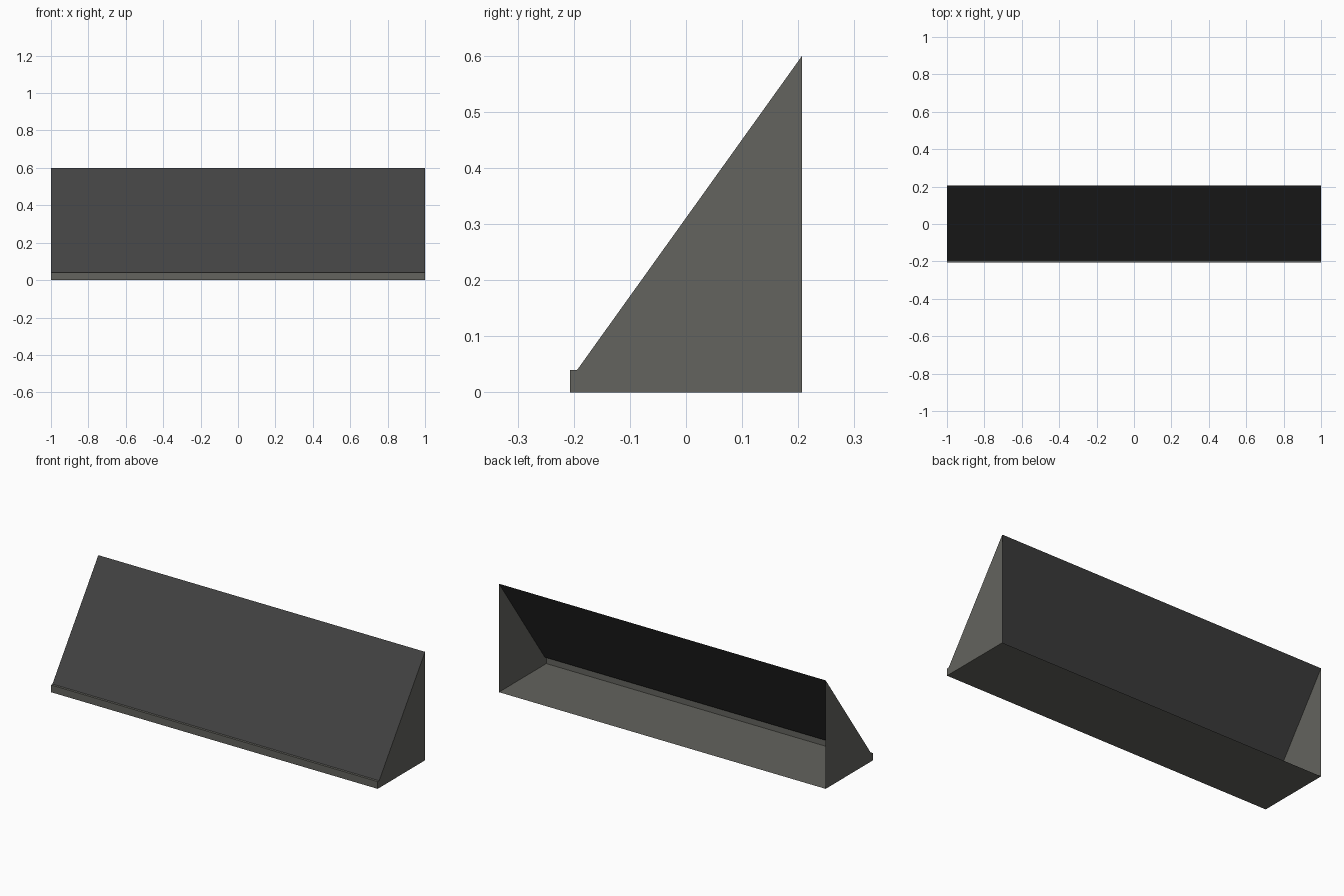
import bpy

if "Cube" in bpy.data.objects:
    bpy.data.objects.remove(bpy.data.objects["Cube"])

HALF = 1.0                      # half length along x
BACK, FRONT = 0.207, -0.207     # depth limits
LIP_Y, LIP_Z, TOP = -0.194, 0.04, 0.6


def material(name, rgb):
    m = bpy.data.materials.new(name)
    m.diffuse_color = (*rgb, 1)
    m.use_nodes = True
    m.node_tree.nodes["Principled BSDF"].inputs["Base Color"].default_value = m.diffuse_color
    return m


grey = material("warm grey", (0.126, 0.126, 0.112))
charcoal = material("charcoal", (0.054, 0.054, 0.054))


def add_mesh(name, verts, faces, mat):
    me = bpy.data.meshes.new(name)
    me.from_pydata(verts, [], faces)
    me.materials.append(mat)
    ob = bpy.data.objects.new(name, me)
    bpy.context.collection.objects.link(ob)
    return ob


def extrude_strip(name, path, mat):
    """Sweep an open (y, z) path along x into a thin sheet."""
    n = len(path)
    verts = [(x, y, z) for x in (-HALF, HALF) for y, z in path]
    faces = [(i, i + 1, n + i + 1, n + i) for i in range(n - 1)]
    return add_mesh(name, verts, faces, mat)


# floor with the raised front lip; the back stays open
lip = [(FRONT, LIP_Z), (LIP_Y, LIP_Z)]
extrude_strip("floor_and_lip", [(LIP_Y, LIP_Z), (FRONT, LIP_Z), (FRONT, 0), (BACK, 0)], grey)

# sloping front panel
extrude_strip("sloped_panel", [(BACK, TOP), (LIP_Y, LIP_Z)], charcoal)

# end walls, mirrored left and right
profile = [(FRONT, 0), (BACK, 0), (BACK, TOP), (LIP_Y, LIP_Z), (FRONT, LIP_Z)]
for name, side in (("left_wall", -1), ("right_wall", 1)):
    order = tuple(range(len(profile)))[::side]
    add_mesh(name, [(side * HALF, y, z) for y, z in profile], [order], grey)
